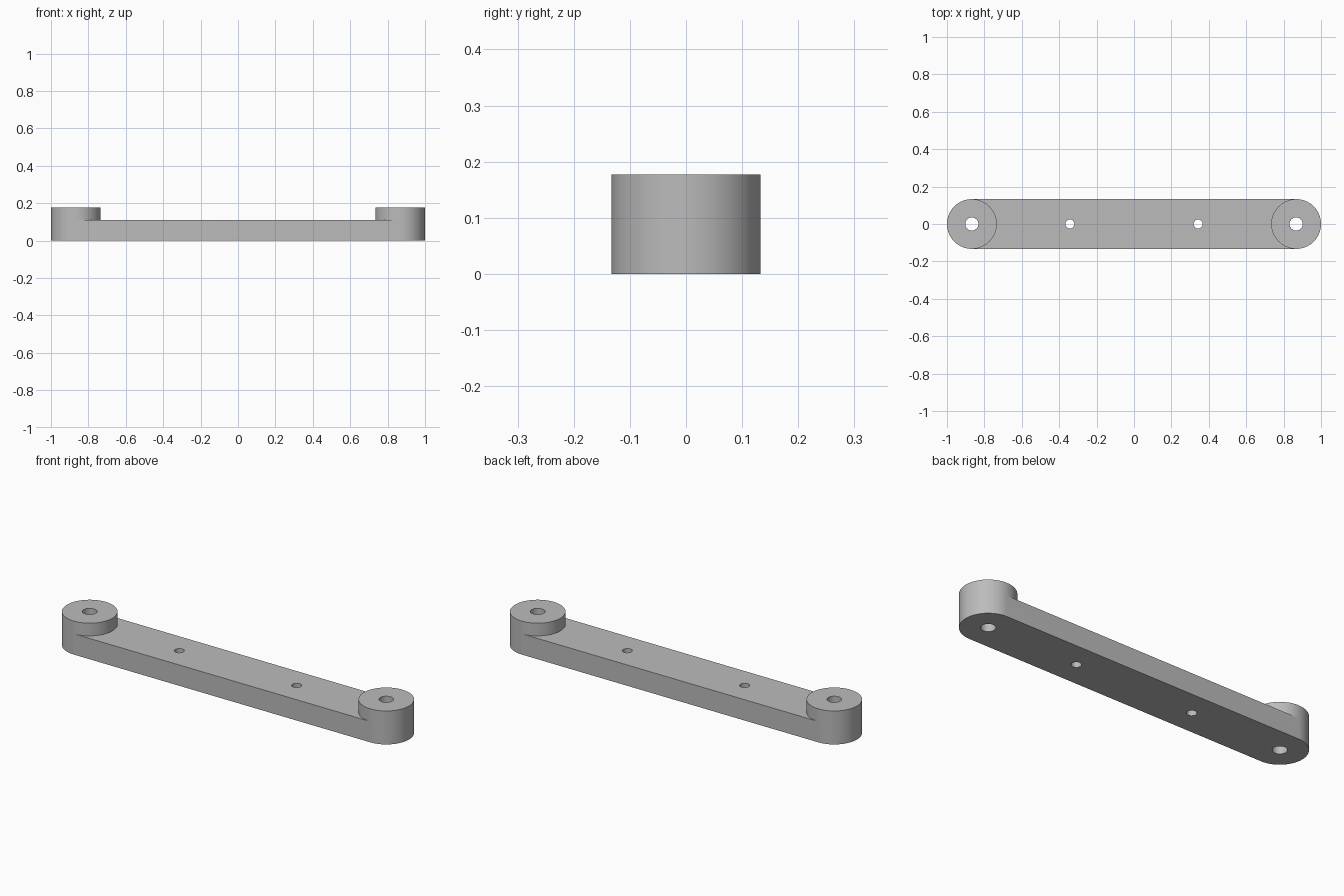
import bpy
import bmesh
from math import cos, sin, pi

if "Cube" in bpy.data.objects:
    bpy.data.objects.remove(bpy.data.objects["Cube"], do_unlink=True)

RADIUS = 0.133          # half width of the bar and radius of the bosses
END_X = 1 - RADIUS      # centre of each rounded end
BAR_TOP, BOSS_TOP = 0.11, 0.177
SEGMENTS = 96

grey = bpy.data.materials.new("grey metal")
grey.use_nodes = True
colour = (0.5, 0.5, 0.5, 1)
grey.diffuse_color = colour
grey.node_tree.nodes["Principled BSDF"].inputs["Base Color"].default_value = colour


def arc(x, radius, start, steps):
    """Points counter-clockwise around (x, 0)."""
    return [(x + radius * cos(start + 2 * pi * i / SEGMENTS),
             radius * sin(start + 2 * pi * i / SEGMENTS)) for i in range(steps)]


def prism(name, outline, bottom, top):
    """Closed solid extruded upwards from a flat outline."""
    bm = bmesh.new()
    base = bm.faces.new([bm.verts.new((x, y, bottom)) for x, y in outline])
    walls = bmesh.ops.extrude_face_region(bm, geom=[base], use_keep_orig=True)
    raised = [v for v in walls["geom"] if isinstance(v, bmesh.types.BMVert)]
    bmesh.ops.translate(bm, verts=raised, vec=(0, 0, top - bottom))
    bmesh.ops.recalc_face_normals(bm, faces=bm.faces)
    mesh = bpy.data.meshes.new(name)
    bm.to_mesh(mesh)
    bm.free()
    mesh.materials.append(grey)
    obj = bpy.data.objects.new(name, mesh)
    bpy.context.collection.objects.link(obj)
    return obj


def combine(target, other, operation):
    """Apply a boolean and discard the helper solid."""
    mod = target.modifiers.new(operation, "BOOLEAN")
    mod.operation, mod.solver, mod.object = operation, "EXACT", other
    bpy.context.view_layer.objects.active = target
    bpy.ops.object.modifier_apply(modifier=mod.name)
    bpy.data.objects.remove(other, do_unlink=True)


# Long bar with two rounded ends
half = SEGMENTS // 2 + 1
outline = arc(END_X, RADIUS, -pi / 2, half) + arc(-END_X, RADIUS, pi / 2, half)
link_bar = prism("link_bar", outline, 0, BAR_TOP)

# Raised round boss on each end
for side in (-1, 1):
    boss = prism("end_boss", arc(side * END_X, RADIUS, -pi / 2, SEGMENTS), BAR_TOP, BOSS_TOP)
    combine(link_bar, boss, "UNION")

# Through holes: pivots in the bosses, smaller ones along the bar
for x, radius in ((END_X, 0.035), (0.343, 0.024)):
    for side in (-1, 1):
        drill = prism("drill", arc(side * x, radius, 0, SEGMENTS), -0.1, 0.3)
        drill.hide_render = True
        combine(link_bar, drill, "DIFFERENCE")

# Smooth round walls with crisp rims
bpy.ops.object.select_all(action="DESELECT")
link_bar.select_set(True)
bpy.context.view_layer.objects.active = link_bar
bpy.ops.object.shade_smooth_by_angle(angle=pi / 6)
